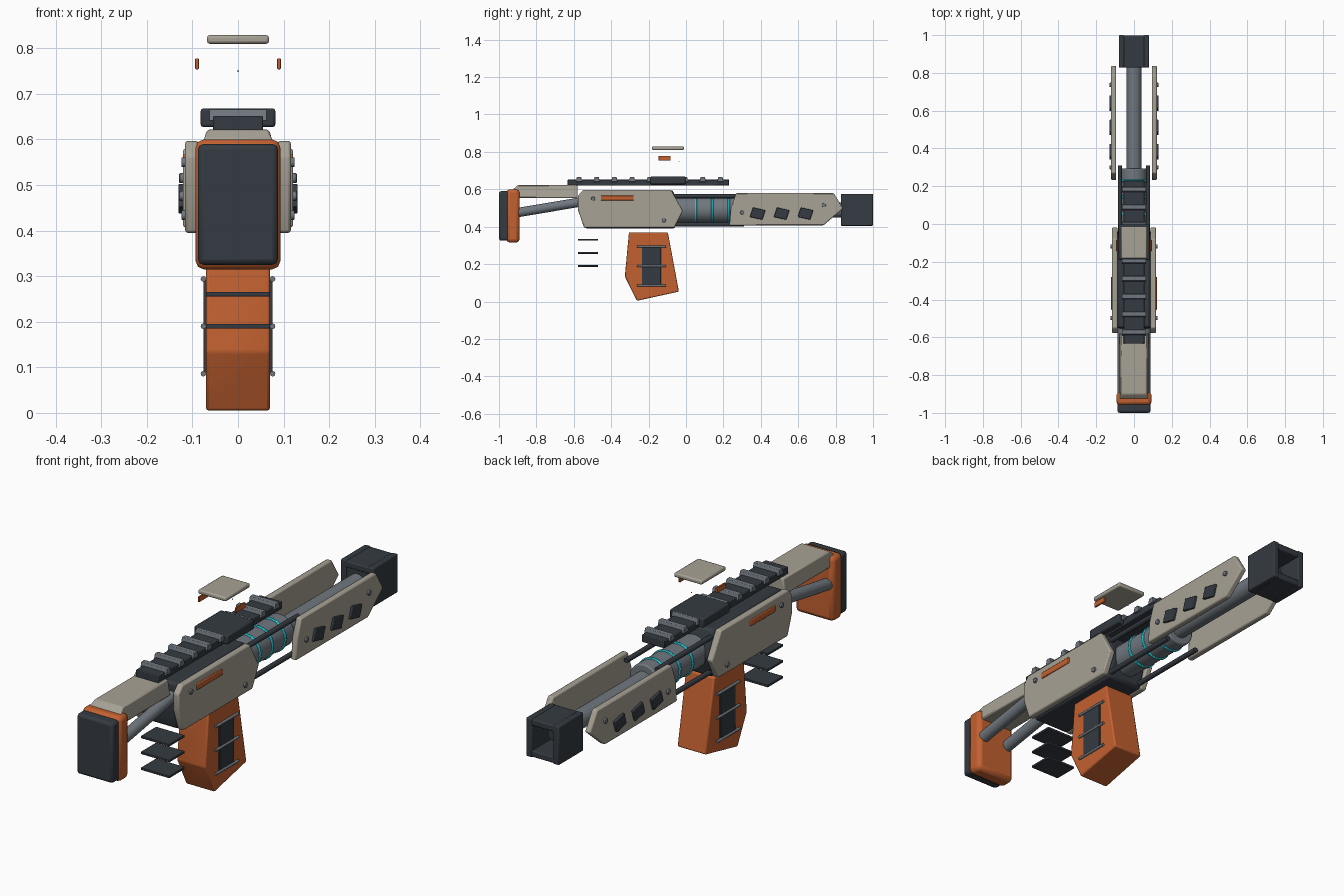
import bpy, bmesh, math
from mathutils import Vector, Matrix

old = bpy.data.objects.get("Cube")
if old:
    bpy.data.objects.remove(old, do_unlink=True)


def material(name, rgb):
    m = bpy.data.materials.new(name)
    m.use_nodes = True
    m.diffuse_color = (*rgb, 1)
    m.node_tree.nodes["Principled BSDF"].inputs["Base Color"].default_value = (*rgb, 1)
    return m


BEIGE = material("warm_beige", (0.39, 0.36, 0.30))
ORANGE = material("burnt_orange", (0.55, 0.12, 0.03))
DARK = material("dark_slate", (0.035, 0.043, 0.054))
GREY = material("steel_grey", (0.16, 0.185, 0.21))
CYAN = material("glowing_cyan", (0.02, 0.60, 0.68))


def finish(bm, name, mat, bevel=0.0, segments=2):
    bmesh.ops.recalc_face_normals(bm, faces=bm.faces)
    mesh = bpy.data.meshes.new(name)
    bm.to_mesh(mesh)
    bm.free()
    ob = bpy.data.objects.new(name, mesh)
    bpy.context.collection.objects.link(ob)
    mesh.materials.append(mat)
    if bevel:
        mod = ob.modifiers.new("soft_edges", "BEVEL")
        mod.width = bevel
        mod.segments = segments
        mod.limit_method = "ANGLE"
    bpy.ops.object.select_all(action="DESELECT")
    ob.select_set(True)
    bpy.context.view_layer.objects.active = ob
    bpy.ops.object.shade_smooth_by_angle(angle=math.radians(35))
    return ob


def box(name, x, y, z, mat, bevel=0.005):
    """Box from (min, max) ranges."""
    bm = bmesh.new()
    bmesh.ops.create_cube(bm, size=1)
    for v in bm.verts:
        for i, (a, b) in enumerate((x, y, z)):
            v.co[i] = a if v.co[i] < 0 else b
    return finish(bm, name, mat, bevel)


def prism(name, outline, x0, x1, mat, bevel=0.005):
    """Side outline in (y, z), extruded from x0 to x1."""
    bm = bmesh.new()
    face = bm.faces.new([bm.verts.new((x0, y, z)) for y, z in outline])
    out = bmesh.ops.extrude_face_region(bm, geom=[face])
    for v in out["geom"]:
        if isinstance(v, bmesh.types.BMVert):
            v.co.x = x1
    return finish(bm, name, mat, bevel)


def rod(name, a, b, r, mat, sides=24, bevel=0.0):
    a, b = Vector(a), Vector(b)
    bm = bmesh.new()
    turn = (b - a).to_track_quat("Z", "Y").to_matrix().to_4x4()
    bmesh.ops.create_cone(bm, cap_ends=True, segments=sides, radius1=r, radius2=r,
                          depth=(b - a).length,
                          matrix=Matrix.Translation((a + b) / 2) @ turn)
    return finish(bm, name, mat, bevel)


AXIS = 0.49  # barrel height
SIDES = (("left", 1), ("right", -1))

# Stock
box("butt_pad", (-0.088, 0.088), (-1.0, -0.945), (0.325, 0.59), DARK, 0.012)
box("butt_block", (-0.093, 0.093), (-0.96, -0.89), (0.315, 0.60), ORANGE, 0.018)
cheek = prism("cheek_rest", [(-0.925, 0.60), (-0.90, 0.622), (-0.58, 0.622), (-0.58, 0.553),
                             (-0.89, 0.553), (-0.925, 0.575)], -0.078, 0.078, BEIGE, 0.006)
for v in cheek.data.vertices:
    if v.co.z > 0.61:
        v.co.x *= 0.86

# Receiver core and rail
prism("receiver_core", [(-0.55, 0.595), (-0.07, 0.595), (-0.03, 0.49), (-0.06, 0.39),
                        (-0.54, 0.39), (-0.56, 0.46)], -0.087, 0.087, DARK, 0.012)
box("top_rail", (-0.055, 0.055), (-0.633, 0.23), (0.62, 0.652), DARK, 0.003)
for i in range(9):
    y = -0.572 + 0.0945 * i
    prism(f"rail_tooth_{i + 1}", [(y - 0.018, 0.64), (y - 0.011, 0.666), (y + 0.011, 0.666),
                                  (y + 0.018, 0.64)], -0.064, 0.064, GREY, 0.002)
box("sight_base", (-0.082, 0.082), (-0.19, -0.002), (0.627, 0.668), DARK, 0.006)

# Floating sight
box("sight_roof", (-0.068, 0.068), (-0.182, -0.012), (0.81, 0.829), BEIGE, 0.006)
rod("sight_dot", (0, -0.04, 0.75), (0, -0.036, 0.75), 0.002, CYAN, 8)

# Power cell and barrel
rod("power_cell", (0, -0.06, AXIS), (0, 0.295, AXIS), 0.07, GREY, 32, 0.006)
for i in range(3):
    y = 0.053 + 0.088 * i
    rod(f"cell_ring_{i + 1}", (0, y - 0.006, AXIS), (0, y + 0.006, AXIS), 0.075, CYAN, 32, 0.003)
rod("barrel", (0, 0.28, AXIS), (0, 0.89, AXIS), 0.04, GREY, 24)

# Muzzle housing, open at the far end
box("muzzle_back", (-0.065, 0.065), (0.83, 0.87), (0.415, 0.565), DARK)
for name, z in (("top", (0.545, 0.573)), ("bottom", (0.407, 0.435))):
    box(f"muzzle_{name}", (-0.062, 0.062), (0.828, 0.998), z, DARK)
rod("muzzle_bore", (0, 0.86, AXIS), (0, 0.92, AXIS), 0.03, DARK, 16)

# Magazine
prism("magazine", [(-0.305, 0.37), (-0.097, 0.37), (-0.038, 0.053), (-0.262, 0.004),
                   (-0.327, 0.134)], -0.07, 0.07, ORANGE, 0.006)
for i in range(3):
    z = 0.19 + 0.07 * i
    box(f"floating_fin_{i + 1}", (-0.07, 0.07), (-0.578, -0.47), (z - 0.005, z + 0.005), DARK, 0.002)

for side, s in SIDES:
    def span(a, b):
        return tuple(sorted((s * a, s * b)))

    # Stock struts and muzzle cheeks
    rod(f"{side}_stock_strut", (s * 0.062, -0.91, 0.474), (s * 0.062, -0.54, 0.536), 0.025, GREY)
    box(f"{side}_muzzle_cheek", span(0.052, 0.08), (0.828, 1.0), (0.405, 0.575), DARK)

    # Receiver armour
    prism(f"{side}_receiver_plate",
          [(-0.578, 0.565), (-0.55, 0.597), (-0.08, 0.597), (-0.017, 0.485), (-0.062, 0.395),
           (-0.545, 0.395), (-0.578, 0.49)], s * 0.087, s * 0.116, BEIGE, 0.006)
    box(f"{side}_receiver_stripe", span(0.11, 0.121), (-0.455, -0.28), (0.54, 0.567), ORANGE, 0.003)

    # Handguard armour with skewed vents
    prism(f"{side}_handguard_plate",
          [(0.232, 0.407), (0.24, 0.50), (0.268, 0.58), (0.79, 0.58), (0.84, 0.497),
           (0.735, 0.407)], s * 0.094, s * 0.121, BEIGE, 0.006)
    for i in range(3):
        y, z = 0.383 + 0.128 * i, 0.47
        prism(f"{side}_vent_{i + 1}", [(y - 0.025, z + 0.033), (y + 0.042, z + 0.018),
                                       (y + 0.025, z - 0.033), (y - 0.042, z - 0.018)],
              s * 0.117, s * 0.131, DARK, 0.003)

    # Bolts
    for i, (y, z, x) in enumerate([(-0.497, 0.55, 0.116), (-0.118, 0.434, 0.116),
                                   (0.30, 0.476, 0.121), (0.737, 0.515, 0.121)]):
        rod(f"{side}_bolt_{i + 1}", (s * (x - 0.01), y, z), (s * (x + 0.008), y, z),
            0.011, GREY, 12, 0.002)

    # Guide rods beside the power cell
    for name, z in (("upper", 0.563), ("lower", 0.412)):
        rod(f"{side}_{name}_guide_rod", (s * 0.075, -0.08, z), (s * 0.075, 0.31, z), 0.011, DARK, 16)

    # Magazine window and bars
    box(f"{side}_magazine_window", span(0.066, 0.076), (-0.236, -0.134), (0.086, 0.294), DARK, 0.002)
    for i in range(3):
        z = 0.086 + 0.104 * i
        rod(f"{side}_magazine_bar_{i + 1}", (s * 0.076, -0.263, z), (s * 0.076, -0.108, z),
            0.006, GREY, 12)

    # Sight side tabs
    box(f"{side}_sight_tab", span(0.086, 0.094), (-0.146, -0.082), (0.754, 0.778), ORANGE, 0.002)
